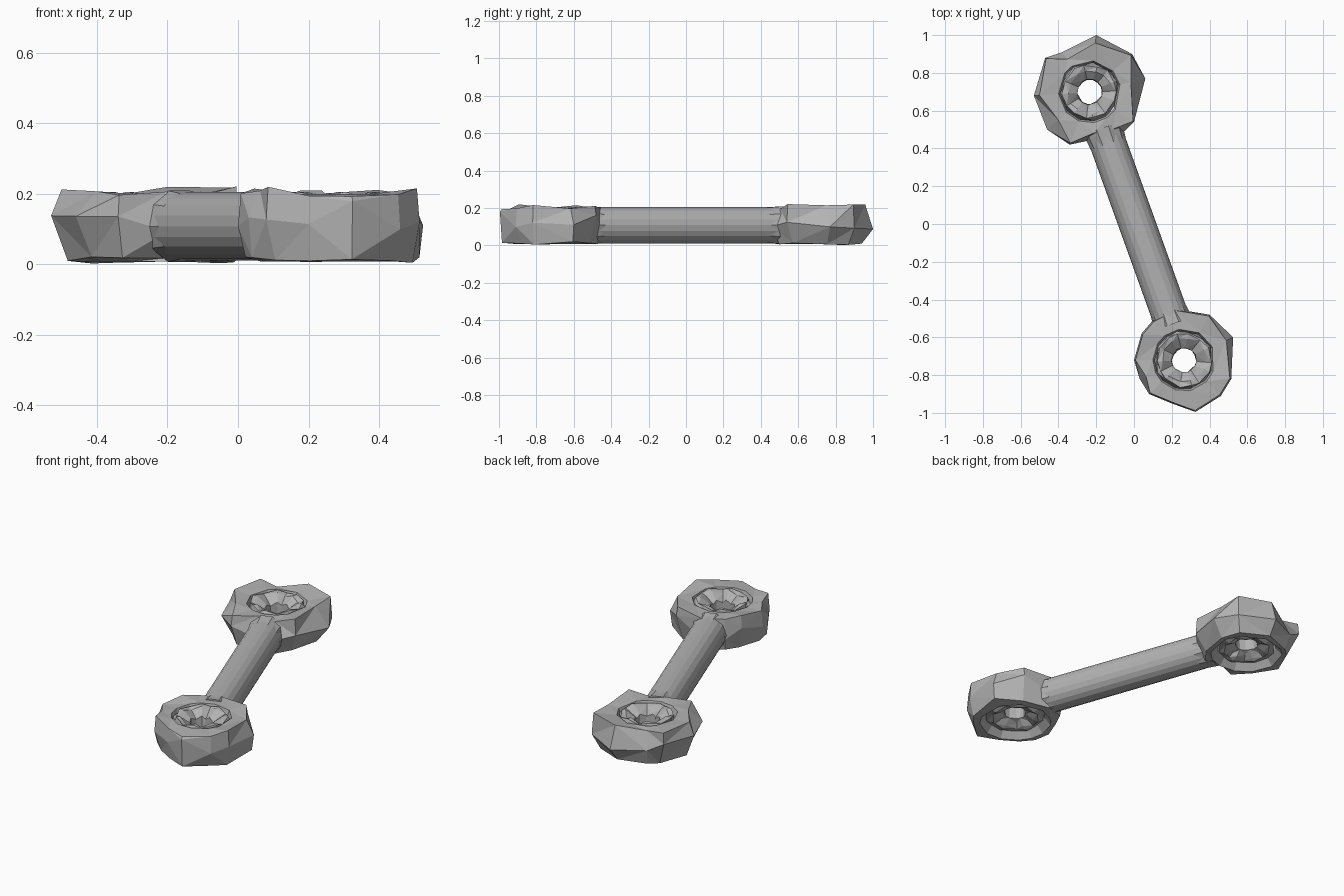
import bpy, bmesh, math, random
from mathutils import Vector

cube = bpy.data.objects.get("Cube")
if cube:
    bpy.data.objects.remove(cube)
rng = random.Random(4)

steel = bpy.data.materials.new("dull steel grey")
steel.use_nodes = True
grey = (0.45, 0.45, 0.45, 1)
steel.diffuse_color = grey
steel.node_tree.nodes["Principled BSDF"].inputs["Base Color"].default_value = grey


def skin(name, loops, ring):
    """Join equal loops of points with triangles; a ring closes on itself, otherwise the ends are capped."""
    bm = bmesh.new()
    rows = [[bm.verts.new(p) for p in loop] for loop in loops]
    n = len(rows[0])
    for k in range(len(rows) if ring else len(rows) - 1):
        a, b = rows[k], rows[(k + 1) % len(rows)]
        for i in range(n):
            j = (i + 1) % n
            bm.faces.new((a[i], a[j], b[j], b[i]))
    if not ring:
        bm.faces.new(rows[0])
        bm.faces.new(rows[-1])
    else:
        bmesh.ops.triangulate(bm, faces=bm.faces[:], quad_method='SHORT_EDGE')
    bmesh.ops.recalc_face_normals(bm, faces=bm.faces[:])
    mesh = bpy.data.meshes.new(name)
    bm.to_mesh(mesh)
    bm.free()
    mesh.materials.append(steel)
    obj = bpy.data.objects.new(name, mesh)
    bpy.context.collection.objects.link(obj)
    return obj


def housing(name, centre, outline, bottom, top, waist, rough):
    """Rough hewn ring: outer wall of three loops, and a round bore."""
    c = Vector(centre)
    offsets = [Vector(p) - c for p in outline]

    def outer(scale, z, wobble):
        loop = []
        for i, d in enumerate(offsets):
            s = scale[i % len(scale)]
            p = c + d * s
            loop.append((p.x, p.y, z + rng.uniform(-wobble, wobble)))
        return loop

    def bore(r, z):
        pts = [c + d.normalized() * r for d in offsets]
        return [(p.x, p.y, z) for p in pts]

    skin(name, [outer(bottom, 0.012, 0.011), outer((1,), waist, rough),
                outer(top, 0.207, 0.016), bore(0.165, 0.2),
                bore(0.155, 0.17), bore(0.165, 0.05), bore(0.2, 0.008)], True)


def bearing(name, centre, count=14):
    """Chipped insert with a dished face and a through hole."""
    turns = [math.tau * (i + rng.uniform(-0.25, 0.25)) / count for i in range(count)]

    def loop(r, z, wobble):
        pts = []
        for i, a in enumerate(turns):
            rr = r * rng.uniform(0.95, 1.05)
            zz = z + wobble * (1 if i % 2 else -1)
            pts.append((centre[0] + rr * math.cos(a), centre[1] + rr * math.sin(a), zz))
        return pts

    skin(name, [loop(0.165, 0.045, 0.003), loop(0.15, 0.185, 0), loop(0.142, 0.2, 0.006),
                loop(0.115, 0.195, 0.01), loop(0.066, 0.16, 0.008), loop(0.063, 0.07, 0),
                loop(0.1, 0.05, 0.01), loop(0.13, 0.035, 0.006)], True)


back_centre, front_centre = (-0.235, 0.7), (0.265, -0.72)
back_outline = [(0.06, 0.77), (-0.01, 0.9), (-0.2, 1), (-0.38, 0.91), (-0.47, 0.88),
                (-0.53, 0.68), (-0.46, 0.5), (-0.34, 0.42), (-0.2, 0.45), (-0.08, 0.46), (0, 0.54)]
front_outline = [(0.525, -0.6), (0.4, -0.48), (0.22, -0.45), (0.1, -0.51), (0.04, -0.58),
                 (0, -0.72), (0.03, -0.82), (0.08, -0.9), (0.2, -0.95), (0.325, -0.995),
                 (0.46, -0.91), (0.515, -0.82)]

housing("back_housing", back_centre, back_outline, bottom=(0.76, 0.84, 0.8, 0.88),
        top=(0.74, 0.97, 0.86, 0.82, 0.98, 0.9), waist=0.115, rough=0.035)
housing("front_housing", front_centre, front_outline, bottom=(0.96, 0.86, 0.92),
        top=(0.86, 0.97, 0.97, 0.97, 0.97, 0.97), waist=0.13, rough=0.05)
bearing("back_bearing", back_centre)
bearing("front_bearing", front_centre)

# Connecting rod, with short flared collars where it meets the housings
start, end = Vector((-0.16, 0.49, 0.108)), Vector((0.2, -0.51, 0.108))
axis = (end - start).normalized()
side = axis.cross(Vector((0, 0, 1)))
up = side.cross(axis)


def rod_loop(along, r, sides=20):
    mid = start + axis * along
    angles = [math.tau * i / sides for i in range(sides)]
    return [mid + side * (r * math.cos(a)) + up * (r * math.sin(a)) for a in angles]


length = (end - start).length
skin("connecting_rod", [rod_loop(0, 0.097), rod_loop(length, 0.097)], False)
for name, a, b in (("back_collar", -0.02, 0.07), ("front_collar", length + 0.02, length - 0.05)):
    skin(name, [rod_loop(a, 0.106, 10), rod_loop(b, 0.098, 10)], False)
